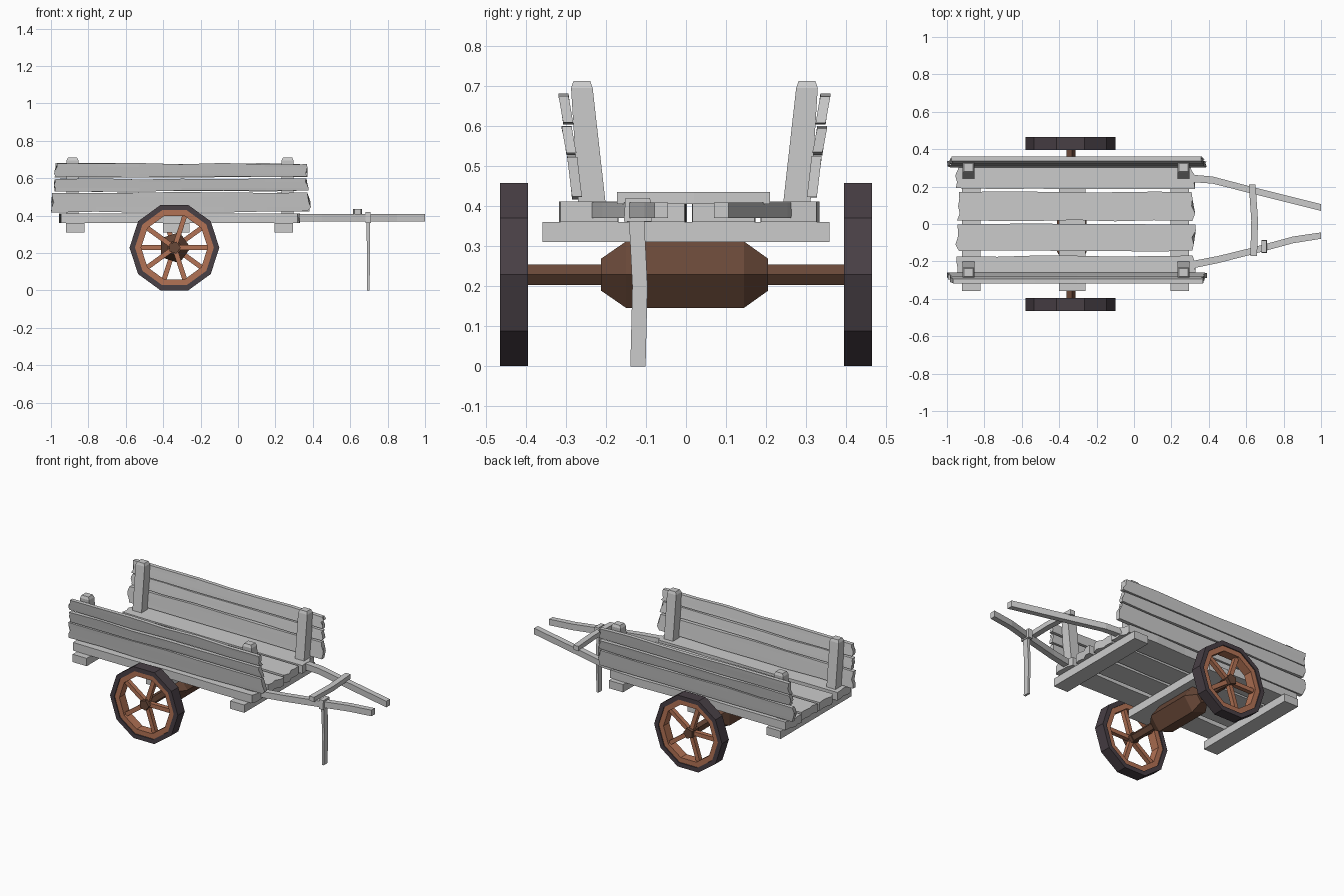
import bpy, bmesh, math, random
from mathutils import Vector

if "Cube" in bpy.data.objects:
    bpy.data.objects.remove(bpy.data.objects["Cube"])

random.seed(4)


def material(name, rgb):
    m = bpy.data.materials.new(name)
    m.diffuse_color = (*rgb, 1)
    m.use_nodes = True
    m.node_tree.nodes["Principled BSDF"].inputs["Base Color"].default_value = m.diffuse_color
    return m


TIRE = material("dark_iron", (0.065, 0.05, 0.06))
RIM = material("red_wood", (0.45, 0.17, 0.09))
AXLE = material("dark_wood", (0.14, 0.065, 0.04))


def finish(name, bm, mat=None):
    bmesh.ops.recalc_face_normals(bm, faces=bm.faces)
    me = bpy.data.meshes.new(name)
    bm.to_mesh(me)
    bm.free()
    ob = bpy.data.objects.new(name, me)
    bpy.context.collection.objects.link(ob)
    if mat:
        me.materials.append(mat)
    return ob


def loft(name, rings, mat=None, closed=False):
    """Skin a list of equal-length vertex rings, capped unless closed."""
    bm = bmesh.new()
    vs = [[bm.verts.new(p) for p in r] for r in rings]
    n = len(vs[0])
    for i in range(len(vs) if closed else len(vs) - 1):
        a, b = vs[i], vs[(i + 1) % len(vs)]
        for j in range(n):
            k = (j + 1) % n
            bm.faces.new((a[j], a[k], b[k], b[j]))
    if not closed:
        bm.faces.new(vs[0])
        bm.faces.new(vs[-1])
    return finish(name, bm, mat)


def plank(name, x0, x1, y0, y1, z0, z1, wide=1, segs=6, jit=0.004, rag=0.012, lean=0.0):
    """Weathered board along x: wavy edges, ragged ends. wide: 1 = y, 2 = z."""
    def point(x, u, side):
        if wide == 1:
            return [x, y0 + (y1 - y0) * u, z1 if side else z0]
        return [x, (y1 if side else y0) + lean * (u - 0.5), z0 + (z1 - z0) * u]
    cuts = 4
    ends = [[random.uniform(-rag, rag) for _ in range(cuts + 1)] for _ in range(2)]
    rings = []
    for i in range(segs + 1):
        t = i / segs
        e = [random.uniform(-jit, jit) for _ in range(2)]
        ring = []
        for side in (0, 1):
            for j in (range(cuts + 1) if side == 0 else range(cuts, -1, -1)):
                x = x0 + (x1 - x0) * t
                if i in (0, segs):
                    x += ends[i > 0][j]
                p = point(x, j / cuts, side)
                if j in (0, cuts):
                    p[wide] += e[j > 0]
                ring.append(p)
        rings.append(ring)
    return loft(name, rings)


def box(name, lo, hi, top_shift=(0, 0), top_scale=1.0):
    c = [(lo[i] + hi[i]) / 2 for i in range(2)]
    h = [(hi[i] - lo[i]) / 2 for i in range(2)]
    rings = []
    for z, s, d in ((lo[2], 1, (0, 0)), (hi[2], top_scale, top_shift)):
        rings.append([(c[0] + d[0] + a * h[0] * s, c[1] + d[1] + b * h[1] * s, z)
                      for a, b in ((-1, -1), (1, -1), (1, 1), (-1, 1))])
    return loft(name, rings)


CX, CZ = -0.34, 0.229


def ngon(r, y, n, phase=0.0):
    return [(CX + r * math.cos(phase + i * math.tau / n), y,
             CZ + r * math.sin(phase + i * math.tau / n)) for i in range(n)]


def hoop(name, ri, ro, y0, y1, mat):
    return loft(name, [ngon(ro, y0, 10), ngon(ro, y1, 10), ngon(ri, y1, 10), ngon(ri, y0, 10)],
                mat, closed=True)


# wheels: decagonal tire, wooden rim, spokes and hub
for side, label in ((-1, "front"), (1, "back")):
    yc = side * 0.43
    hoop(label + "_tire", 0.211, 0.24, yc - 0.035, yc + 0.035, TIRE)
    hoop(label + "_rim", 0.178, 0.212, yc - 0.029, yc + 0.029, RIM)
    loft(label + "_hub", [ngon(0.034, yc - 0.035, 5), ngon(0.034, yc + 0.035, 5)], AXLE)
    for k in range(5):
        a = k * math.tau / 5 + (math.pi if side > 0 else 0)
        d, t = Vector((math.cos(a), 0, math.sin(a))), Vector((-math.sin(a), 0, math.cos(a)))
        c = Vector((CX, yc, CZ))
        rings = [[c + d * r + t * (u * 0.013) + Vector((0, v * 0.014, 0))
                  for u, v in ((-1, -1), (1, -1), (1, 1), (-1, 1))] for r in (0.02, 0.185)]
        loft(f"{label}_spoke_{k}", rings, RIM)

# axle with thick tapered middle
loft("axle", [ngon(r, y, 5) for y, r in ((-0.43, 0.027), (-0.212, 0.027), (-0.212, 0.042),
     (-0.15, 0.087), (0.145, 0.087), (0.205, 0.042), (0.205, 0.027), (0.43, 0.027))], AXLE)

# cross beams under the bed
for i, (a, b) in enumerate(((-0.92, -0.82), (-0.40, -0.26), (0.195, 0.295))):
    box(f"cross_beam_{i}", (a, -0.358, 0.31), (b, 0.358, 0.36))

# bed planks
for i, (a, b, x0, x1) in enumerate(((-0.315, -0.172, -0.94, 0.32), (-0.145, 0.0, -0.945, 0.32),
                                    (0.018, 0.172, -0.935, 0.315), (0.188, 0.33, -0.945, 0.315))):
    plank(f"bed_plank_{i}", x0, x1, a, b, 0.36, 0.412)

# side walls: leaning posts and three boards each, mirrored about y = 0.021
MID = 0.021
for s, label in ((-1, "front"), (1, "back")):
    for i, x in enumerate((-0.885, 0.265)):
        rings = []
        for z, inner, outer in ((0.41, 0.222, 0.29), (0.695, 0.254, 0.308), (0.712, 0.26, 0.302)):
            w = 0.032 if z < 0.7 else 0.024
            rings.append([(x + a * w, MID + s * r, z)
                          for a, r in ((-1, inner), (1, inner), (1, outer), (-1, outer))])
        loft(f"{label}_post_{i}", rings)
    for i, (z0, z1, r, x0, x1) in enumerate(((0.42, 0.523, 0.299, -0.99, 0.38),
                                             (0.531, 0.597, 0.313, -0.975, 0.37),
                                             (0.606, 0.678, 0.321, -0.975, 0.365))):
        y = MID + s * r
        plank(f"{label}_side_board_{i}", x0, x1, y - 0.0125, y + 0.0125, z0, z1,
              wide=2, rag=0.01, lean=s * 0.012)


# pulling shafts
def shaft(name, path):
    rings = []
    for i, (x, y, w) in enumerate(path):
        rings.append([(x, y - w, 0.37), (x, y + w, 0.37), (x, y + w, 0.409), (x, y - w, 0.409)])
    return loft(name, rings)


shaft("back_shaft", ((0.29, 0.245, 0.02), (0.42, 0.235, 0.019), (0.64, 0.178, 0.018), (1.0, 0.088, 0.018)))
shaft("front_shaft", ((0.29, -0.222, 0.02), (0.45, -0.19, 0.019), (0.63, -0.145, 0.018),
                      (0.85, -0.085, 0.018), (1.0, -0.062, 0.017)))

# crossbar between the shafts
loft("shaft_crossbar", [[(x + a * 0.018, y, z) for a, z in ((-1, 0.405), (1, 0.405), (1, 0.435), (-1, 0.435))]
     for x, y in ((0.64, -0.172), (0.645, 0.02), (0.632, 0.21))])

# prop leg with collar
loft("prop_leg", [[(0.697 + a * w, y + b * 0.019, z) for a, b in ((-1, -1), (1, -1), (1, 1), (-1, 1))]
     for z, y, w in ((0.0, -0.12, 0.007), (0.2, -0.115, 0.008), (0.4, -0.125, 0.01))])
box("prop_collar", (0.681, -0.155, 0.362), (0.711, -0.086, 0.42), top_scale=0.9)
